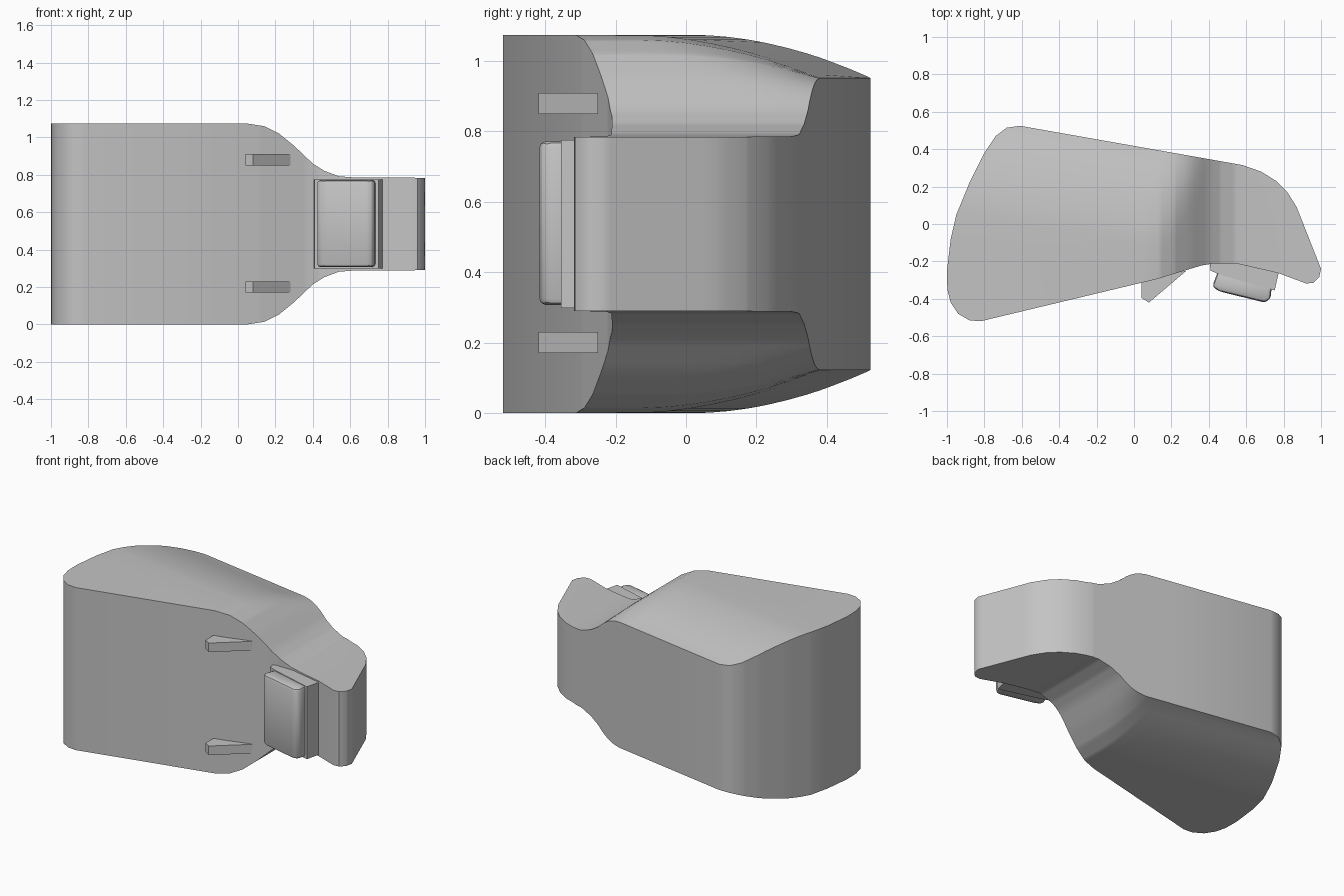
import bpy, bmesh, math

cube = bpy.data.objects.get("Cube")
if cube:
    bpy.data.objects.remove(cube, do_unlink=True)

MID = 0.537  # height of the symmetry plane

grey = bpy.data.materials.new("plain grey")
grey.use_nodes = True
COLOUR = (0.55, 0.55, 0.55, 1)
grey.diffuse_color = COLOUR
grey.node_tree.nodes["Principled BSDF"].inputs["Base Color"].default_value = COLOUR


def finish(bm, name, angle=30):
    bmesh.ops.recalc_face_normals(bm, faces=bm.faces)
    mesh = bpy.data.meshes.new(name)
    bm.to_mesh(mesh)
    bm.free()
    mesh.materials.append(grey)
    obj = bpy.data.objects.new(name, mesh)
    bpy.context.collection.objects.link(obj)
    bpy.ops.object.select_all(action='DESELECT')
    obj.select_set(True)
    bpy.context.view_layer.objects.active = obj
    bpy.ops.object.shade_smooth_by_angle(angle=math.radians(angle))


def lookup(points, t):
    """Piecewise linear profile."""
    for (a, u), (b, v) in zip(points, points[1:]):
        if t <= b:
            return u + (v - u) * max(0, t - a) / (b - a)
    return points[-1][1]


def prism(name, outline, z0, z1, bevel=0.0):
    bm = bmesh.new()
    face = bm.faces.new([bm.verts.new((x, y, z0)) for x, y in outline])
    out = bmesh.ops.extrude_face_region(bm, geom=[face])
    bmesh.ops.translate(bm, vec=(0, 0, z1 - z0),
                        verts=[v for v in out["geom"] if isinstance(v, bmesh.types.BMVert)])
    if bevel:
        bmesh.ops.bevel(bm, geom=bm.edges[:], offset=bevel, segments=2,
                        profile=0.5, affect='EDGES', clamp_overlap=True)
    finish(bm, name)


# Body: plan outline, with heights taken from a front and a rear profile
plan = [(-0.82, -0.52), (0.12, -0.295), (0.36, -0.222), (0.43, -0.21), (0.55, -0.212),
        (0.77, -0.262), (0.92, -0.318), (0.96, -0.315), (0.99, -0.285), (1.0, -0.24),
        (0.87, 0.09), (0.82, 0.17), (0.76, 0.23), (0.68, 0.28), (0.58, 0.315),
        (-0.61, 0.525), (-0.68, 0.515), (-0.74, 0.47), (-0.8, 0.38), (-0.88, 0.22),
        (-0.95, 0.05), (-0.98, -0.08), (-1.0, -0.25), (-0.998, -0.35), (-0.98, -0.42),
        (-0.94, -0.48), (-0.88, -0.515)]
front = [(-1, 1.074), (0.05, 1.074), (0.14, 1.06), (0.22, 1.02), (0.3, 0.955),
         (0.4, 0.86), (0.46, 0.822), (0.54, 0.792), (0.62, 0.786), (1, 0.784)]
rear = [(-0.6, 1.35), (-0.02, 1.105), (0.1, 1.06), (0.41, 0.952)]
LEAN = 0.175   # slope of the rear wall in plan
BLEND = 0.08   # softness where the two profiles meet


def height(v):
    a, b = lookup(front, v.x), lookup(rear, v.y + LEAN * v.x)
    return min(a, b) - max(0, BLEND - abs(a - b)) ** 2 / (4 * BLEND)


bm = bmesh.new()
top = bm.faces.new([bm.verts.new((x, y, 0)) for x, y in plan])
bmesh.ops.inset_region(bm, faces=[top], thickness=0.025,
                       use_boundary=True, use_even_offset=True)
cuts = [((x, 0, 0), (1, 0, 0)) for x, _ in front[1:-1]]
cuts += [((0.1 + 0.025 * i, 0, 0), (1, 0, 0)) for i in range(20)]
cuts += [((0, -0.1 + 0.06 * i, 0), (LEAN, 1, 0)) for i in range(9)]
for co, no in cuts:
    bmesh.ops.bisect_plane(bm, geom=bm.verts[:] + bm.edges[:] + bm.faces[:],
                           dist=0.0005, plane_co=co, plane_no=no)
for v in bm.verts:
    v.co.z = height(v.co) - (0.03 if v.is_boundary else 0)

# Walls down to the symmetry plane, then the mirrored lower half
rim = [e for e in bm.edges if e.is_boundary]
out = bmesh.ops.extrude_edge_only(bm, edges=rim)
for v in out["geom"]:
    if isinstance(v, bmesh.types.BMVert):
        v.co.z = MID
half = bmesh.ops.duplicate(bm, geom=bm.verts[:] + bm.edges[:] + bm.faces[:])
for v in half["geom"]:
    if isinstance(v, bmesh.types.BMVert):
        v.co.z = 2 * MID - v.co.z
bmesh.ops.remove_doubles(bm, verts=bm.verts, dist=0.0005)
finish(bm, "body", 40)

# Backing plate and raised pad at the narrow end
prism("backing_plate", [(0.405, -0.21), (0.41, -0.25), (0.47, -0.275), (0.752, -0.355),
                        (0.776, -0.25), (0.74, -0.23), (0.56, -0.19)], 0.298, 0.776)
prism("pad", [(0.45, -0.25), (0.418, -0.335), (0.455, -0.36), (0.70, -0.42),
              (0.73, -0.4), (0.737, -0.33)], 0.307, 0.772, 0.03)

# Two wedge lugs on the front face
lug = [(0.04, -0.3), (0.04, -0.395), (0.08, -0.42), (0.28, -0.25)]
for name, z in (("lower_lug", 0.2), ("upper_lug", 0.88)):
    prism(name, lug, z - 0.03, z + 0.03)
